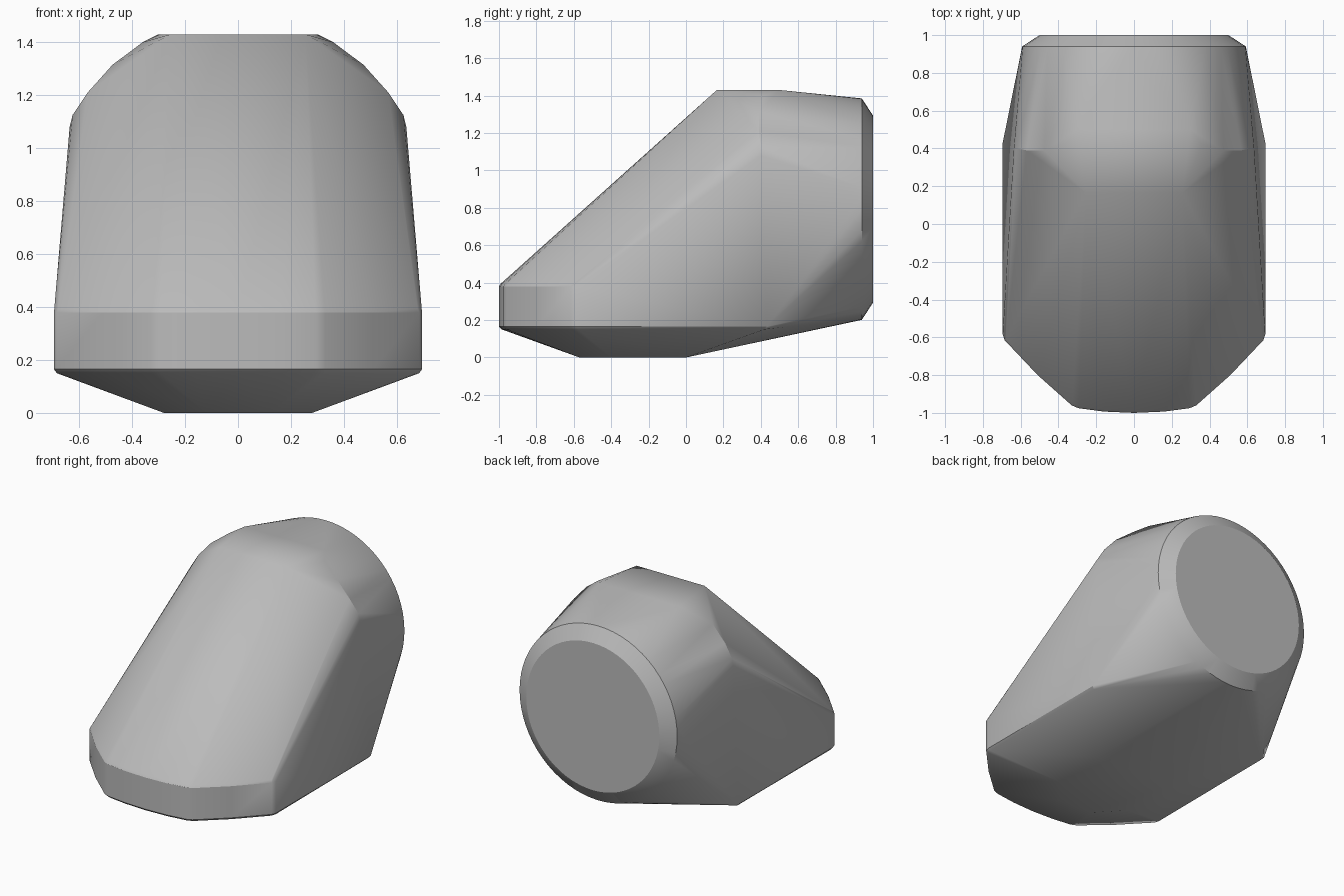
import bpy, bmesh, math

cube = bpy.data.objects.get("Cube")
if cube:
    bpy.data.objects.remove(cube, do_unlink=True)

grey = bpy.data.materials.new("plain_grey")
grey.use_nodes = True
colour = (0.5, 0.5, 0.5, 1)
grey.diffuse_color = colour
grey.node_tree.nodes["Principled BSDF"].inputs["Base Color"].default_value = colour


def mirrored(points):
    return [(s * x, y, z) for x, y, z in points for s in (1, -1)]


def ring(y, radius, z=0.793, count=64):
    angles = [2 * math.pi * i / count for i in range(count)]
    return [(radius * math.cos(a), y, z + radius * math.sin(a)) for a in angles]


# Curved nose outline of the vertical band, from the centre to the side
nose = [(0, -1.0), (0.16, -0.993), (0.295, -0.975), (0.33, -0.96),
        (0.51, -0.80), (0.685, -0.615), (0.695, -0.585)]
points = []
for x, y in nose:
    points += mirrored([(x, y, 0.165), (x, y, 0.38),
                        (x * 0.985, y * 0.985, 0.15), (x * 0.99, y * 0.99, 0.395)])

# Rear lower corners of the side walls
points += mirrored([(0.695, 0.43, 0.165), (0.68, 0.42, 0.15)])

# Flat underside with a rounded front
points += mirrored([(0.12, -0.57, 0), (0.28, -0.40, 0), (0.28, 0, 0)])

# Flat roof and the rounded shoulders beside it
points += mirrored([(0.255, 0.165, 1.43), (0.30, 0.50, 1.43), (0.36, 0.42, 1.40),
                    (0.474, 0.39, 1.315), (0.568, 0.39, 1.21),
                    (0.625, 0.40, 1.125), (0.636, 0.40, 1.08)])

# Round back with a chamfered rim
points += ring(0.94, 0.592) + ring(1.0, 0.50)

# Stretch one skin over all the outlines
bm = bmesh.new()
for p in points:
    bm.verts.new(p)
bmesh.ops.remove_doubles(bm, verts=bm.verts, dist=0.0005)
hull = bmesh.ops.convex_hull(bm, input=bm.verts)
unused = {g for g in hull["geom_interior"] + hull["geom_unused"]
          if isinstance(g, bmesh.types.BMVert)}
bmesh.ops.delete(bm, geom=list(unused), context='VERTS')
bmesh.ops.dissolve_limit(bm, angle_limit=math.radians(0.5),
                         verts=bm.verts, edges=bm.edges)
bmesh.ops.recalc_face_normals(bm, faces=bm.faces)

mesh = bpy.data.meshes.new("rounded_housing")
bm.to_mesh(mesh)
bm.free()
mesh.materials.append(grey)
housing = bpy.data.objects.new("rounded_housing", mesh)
bpy.context.collection.objects.link(housing)

bpy.ops.object.select_all(action='DESELECT')
housing.select_set(True)
bpy.context.view_layer.objects.active = housing
bpy.ops.object.shade_smooth_by_angle(angle=math.radians(30))
